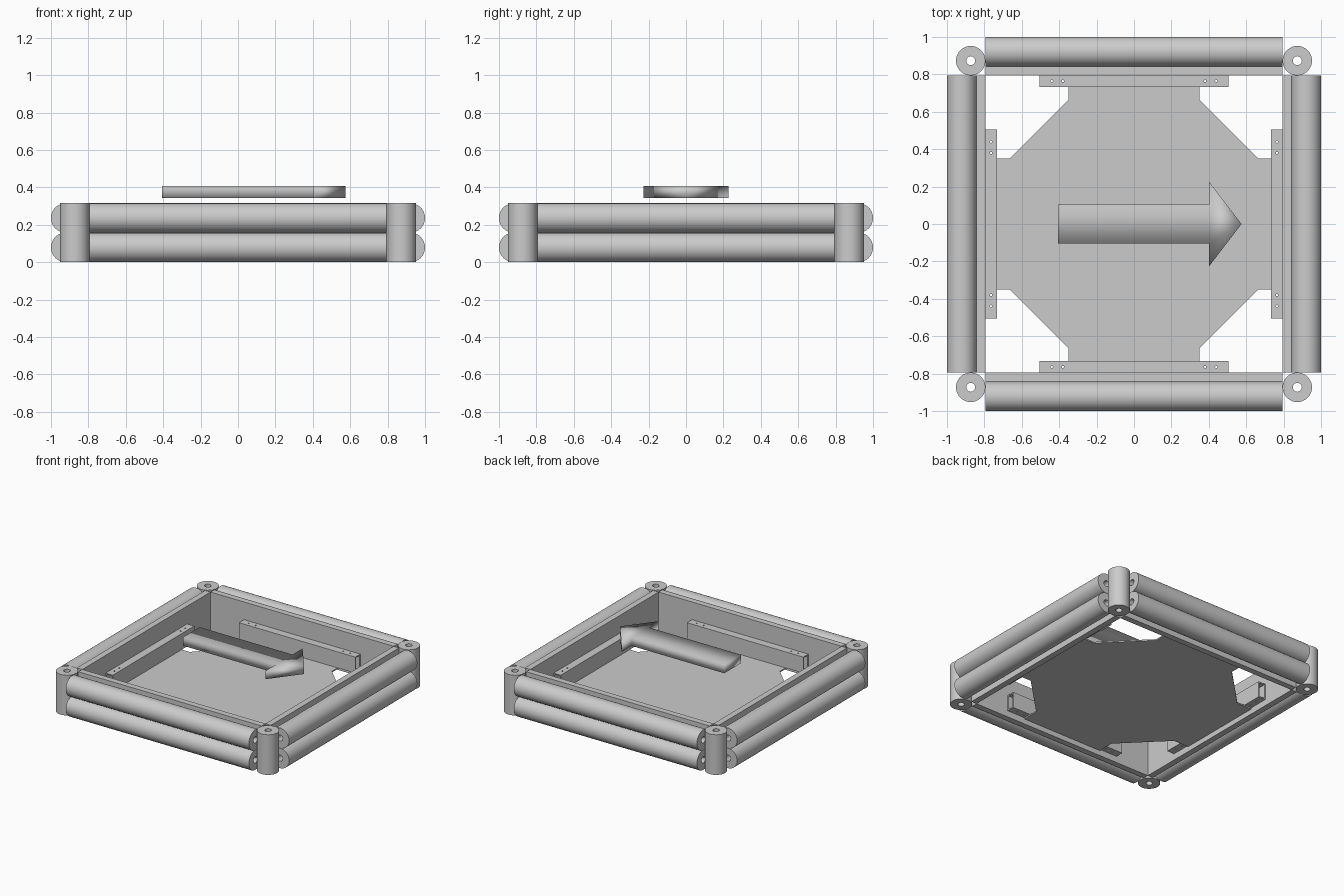
import bpy, bmesh, math
from mathutils import Matrix

if "Cube" in bpy.data.objects:
    bpy.data.objects.remove(bpy.data.objects["Cube"])

ALONG_X = Matrix(((0, 0, 1, 0), (1, 0, 0, 0), (0, 1, 0, 0), (0, 0, 0, 1)))  # profile (y, z), length x


def add(name, mesh, rot=0.0):
    ob = bpy.data.objects.new(name, mesh)
    ob.rotation_euler.z = rot
    bpy.context.collection.objects.link(ob)
    return ob


def circle(r, cx=0, cy=0, n=48):
    return [(cx + r * math.cos(2 * math.pi * i / n), cy + r * math.sin(2 * math.pi * i / n))
            for i in range(n)]


def rect(x0, x1, y0, y1):
    return [(x0, y0), (x1, y0), (x1, y1), (x0, y1)]


def prism(name, outer, lo, hi, inner=None, matrix=None, smooth=None):
    """Extrude a counter-clockwise outline, optionally hollow, from lo to hi."""
    bm = bmesh.new()

    def ring(pts, z):
        return [bm.verts.new((x, y, z)) for x, y in pts]

    def bridge(a, b):
        for i in range(len(a)):
            j = (i + 1) % len(a)
            bm.faces.new((a[i], a[j], b[j], b[i]))

    ob, ot = ring(outer, lo), ring(outer, hi)
    bridge(ob, ot)
    if inner:
        ib, it = ring(inner, lo), ring(inner, hi)
        bridge(it, ib)
        bridge(ot, it)
        bridge(ib, ob)
    else:
        bm.faces.new(ot)
        bm.faces.new(ob[::-1])
    if matrix:
        bm.transform(matrix)
    bmesh.ops.recalc_face_normals(bm, faces=bm.faces[:])
    mesh = bpy.data.meshes.new(name)
    bm.to_mesh(mesh)
    bm.free()
    if smooth:
        mesh.shade_smooth()
        mesh.set_sharp_from_angle(angle=math.radians(smooth))
    return mesh


R, HOLE, H = 0.0787, 0.024, 0.315
IN, HALF = 0.795, 0.795
SIDES = ["back", "left", "front", "right"]

# Shared meshes, laid out on the +y side
post = prism("corner_post", circle(R, 0.873, 0.873), 0, H, circle(HOLE, 0.873, 0.873), smooth=30)
board = prism("backing_board", rect(IN, IN + 0.047, 0, H), -HALF, HALF, matrix=ALONG_X)
rolls = [prism("bumper_roll", circle(R, 1 - R, z), -HALF, HALF, circle(HOLE, 1 - R, z),
               ALONG_X, 30) for z in (R, H - R)]
T = 0.008
bracket = prism("bracket", rect(0.733, IN, 0.05, 0.176), -0.505, 0.505,
                rect(0.733 + T, IN - T, 0.05 + T, 0.176 - T), ALONG_X)

# Bolt hole cutter for the brackets
bm = bmesh.new()
for x in (-0.44, -0.38, 0.38, 0.44):
    bmesh.ops.create_cone(bm, cap_ends=True, segments=16, radius1=0.006, radius2=0.006,
                          depth=0.3, matrix=Matrix.Translation((x, 0.764, 0.11)))
bolts = bpy.data.meshes.new("bolt_holes")
bm.to_mesh(bolts)
bm.free()

# Four sides of the bumper frame
for k, side in enumerate(SIDES):
    a = k * math.pi / 2
    add(f"corner_post_{k + 1}", post, a)
    add(f"{side}_backing_board", board, a)
    add(f"{side}_lower_roll", rolls[0], a)
    add(f"{side}_upper_roll", rolls[1], a)
    tube = add(f"{side}_bracket", bracket, a)
    cutter = add(f"{side}_bolt_cutter", bolts, a)
    cutter.hide_render = True
    cutter.hide_set(True)
    mod = tube.modifiers.new("bolt_holes", 'BOOLEAN')
    mod.operation = 'DIFFERENCE'
    mod.solver = 'EXACT'
    mod.object = cutter

# Floor plate with notched corners
corner = [(IN, 0.35), (0.665, 0.35), (0.35, 0.665), (0.35, IN)]
outline = []
for k in range(4):
    c, s = [(1, 0), (0, 1), (-1, 0), (0, -1)][k]
    outline += [(x * c - y * s, x * s + y * c) for x, y in corner]
add("floor_plate", prism("floor_plate", outline, 0.04, 0.05))

# Direction arrow, softly shaded
arrow = [(-0.405, -0.104), (0.4, -0.104), (0.4, -0.228), (0.575, 0),
         (0.4, 0.228), (0.4, 0.104), (-0.405, 0.104)]
add("direction_arrow", prism("direction_arrow", arrow, 0.342, 0.408, smooth=180))
